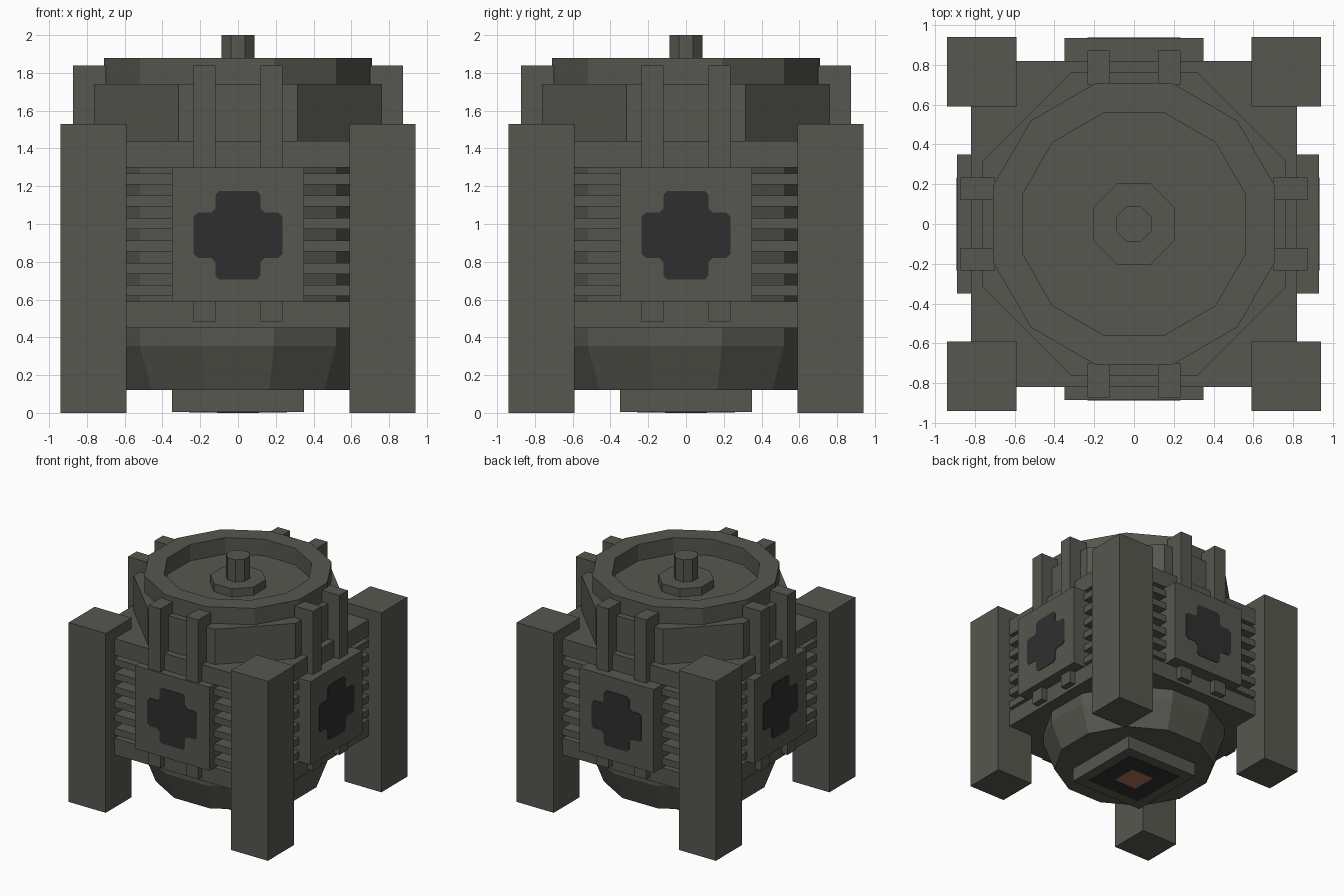
import bpy, bmesh, math
from mathutils import Matrix

if "Cube" in bpy.data.objects:
    bpy.data.objects.remove(bpy.data.objects["Cube"])


def material(name, rgb):
    m = bpy.data.materials.new(name)
    m.diffuse_color = (*rgb, 1)
    m.use_nodes = True
    m.node_tree.nodes["Principled BSDF"].inputs["Base Color"].default_value = m.diffuse_color
    return m


GREY = material("warm_grey_metal", (0.095, 0.095, 0.08))
DARK = material("dark_grey", (0.028, 0.028, 0.028))
BROWN = material("copper_brown", (0.42, 0.16, 0.085))


def finish(name, bm, mat, turn=0.0):
    bmesh.ops.recalc_face_normals(bm, faces=bm.faces[:])
    bm.transform(Matrix.Rotation(turn, 4, 'Z'))
    me = bpy.data.meshes.new(name)
    bm.to_mesh(me)
    bm.free()
    me.materials.append(mat)
    ob = bpy.data.objects.new(name, me)
    bpy.context.collection.objects.link(ob)
    return ob


def box(name, x, y, z, mat=GREY, turn=0.0):
    bm = bmesh.new()
    bmesh.ops.create_cube(bm, size=1)
    size = [b - a for a, b in (x, y, z)]
    mid = [(a + b) / 2 for a, b in (x, y, z)]
    bm.transform(Matrix.Translation(mid) @ Matrix.Diagonal((*size, 1)))
    return finish(name, bm, mat, turn)


def lathe(name, profile, sides, mat=GREY):
    """Spin an (r, z) profile that starts and ends on the axis."""
    bm = bmesh.new()
    rings = []
    for r, z in profile:
        rings.append([bm.verts.new((r * math.cos((i + .5) * math.tau / sides),
                                    r * math.sin((i + .5) * math.tau / sides), z))
                      for i in range(sides)])
    bm.faces.new(rings[0])
    bm.faces.new(rings[-1])
    for a, b in zip(rings, rings[1:]):
        for i in range(sides):
            j = (i + 1) % sides
            bm.faces.new((a[i], a[j], b[j], b[i]))
    return finish(name, bm, mat)


# Twelve-sided core with tapered bottom and recessed top
lathe("core_drum", [(.645, .12), (.735, .355), (.735, 1.88), (.58, 1.88), (.58, 1.72)], 12)
lathe("upper_collar", [(.826, 1.42), (.826, 1.74)], 8)
lathe("top_hub", [(.22, 1.70), (.22, 1.81)], 8)
lathe("top_pin", [(.095, 1.79), (.095, 2.0)], 8)

# Square slabs and cooling fins
S = .82
box("lower_slab", (-S, S), (-S, S), (.45, .59))
box("upper_slab", (-S, S), (-S, S), (1.30, 1.44))
for i in range(6):
    z = .647 + i * .1184
    box(f"cooling_fin_{i + 1}", (-S, S), (-S, S), (z - .029, z + .029))

# Corner legs
for i in range(4):
    box(f"corner_leg_{i + 1}", (.59, .94), (.59, .94), (0, 1.53), turn=i * math.pi / 2)


# Cross-shaped inlay with chamfered tips
def cross_inlay(name, y, turn):
    o, a, c = .235, .12, .022
    quarter = [(o, a - c), (o - c, a), (a + c, a), (a, a + c), (a, o - c), (a - c, o)]
    bm = bmesh.new()
    pts = []
    for k in range(4):
        cs, sn = round(math.cos(k * math.pi / 2)), round(math.sin(k * math.pi / 2))
        pts += [(cs * u - sn * v, sn * u + cs * v) for u, v in quarter]
    f = bm.faces.new([bm.verts.new((u, -y + .003, .94 + v)) for u, v in pts])
    ext = bmesh.ops.extrude_face_region(bm, geom=[f])
    for v in ext["geom"]:
        if isinstance(v, bmesh.types.BMVert):
            v.co.y -= .007
    finish(name, bm, DARK, turn)


# Side panels, inlays and clamps on all four sides
for side, out in (("front", .885), ("right", .93), ("back", .935), ("left", .89)):
    turn = ("front", "right", "back", "left").index(side) * math.pi / 2
    box(f"{side}_panel", (-.35, .35), (-out, -.69), (.59, 1.30), turn=turn)
    cross_inlay(f"{side}_cross_inlay", out, turn)
    for label, x in (("a", (-.235, -.12)), ("b", (.12, .235))):
        box(f"{side}_clamp_{label}", x, (-.873, -.70), (.48, 1.84), turn=turn)

# Bottom foot with dark port and brown centre
box("bottom_foot", (-.35, .35), (-.35, .35), (.004, .14))
box("bottom_port", (-.26, .26), (-.26, .26), (.002, .006), DARK)
box("bottom_port_centre", (-.11, .11), (-.11, .11), (0, .005), BROWN)
